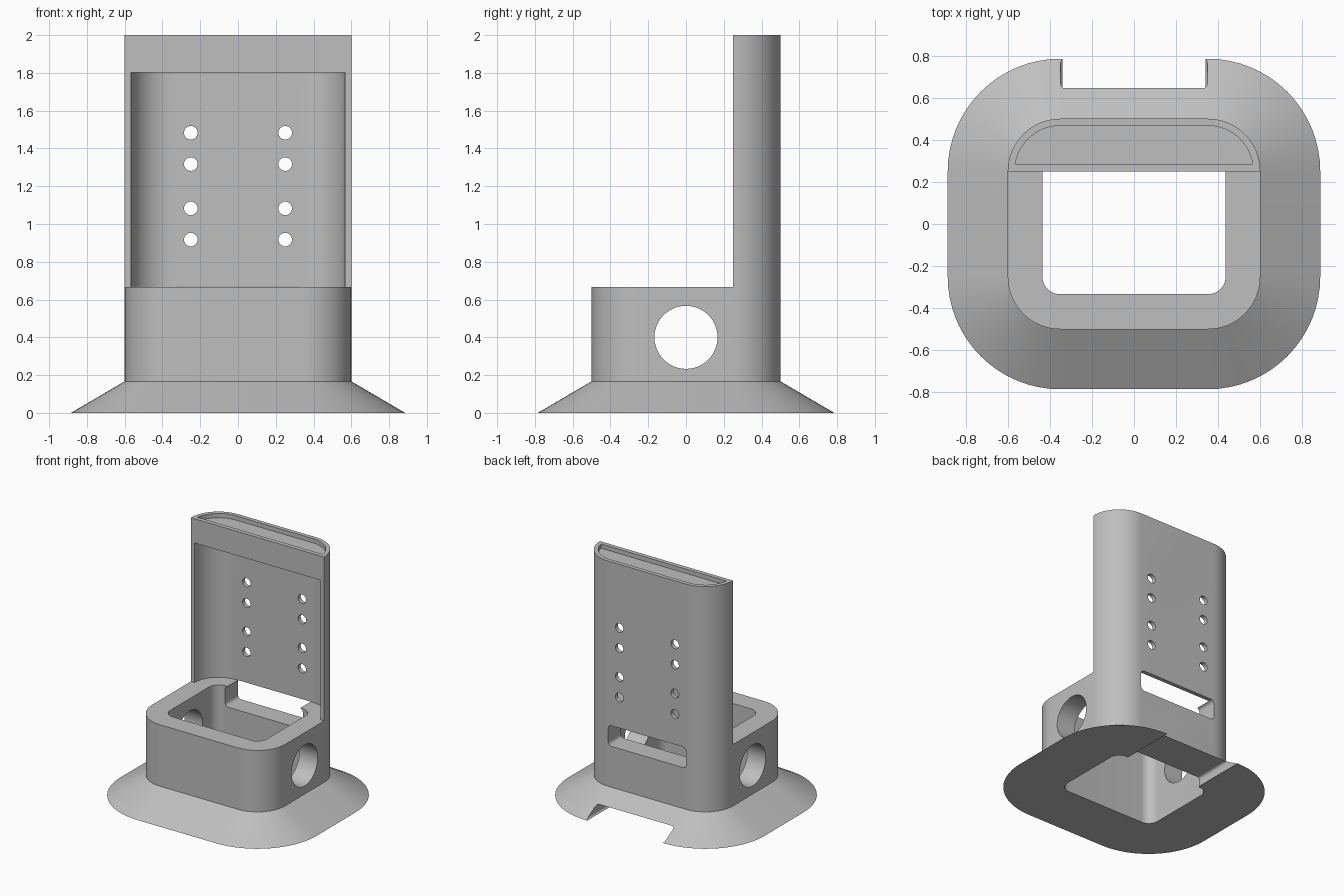
import bpy, bmesh, math
from mathutils import Matrix, Vector

if "Cube" in bpy.data.objects:
    bpy.data.objects.remove(bpy.data.objects["Cube"])

grey = bpy.data.materials.new("plain grey")
grey.use_nodes = True
colour = (0.52, 0.52, 0.52, 1)
grey.diffuse_color = colour
grey.node_tree.nodes["Principled BSDF"].inputs["Base Color"].default_value = colour


def rounded(u0, u1, v0, v1, r, steps=16):
    """Rounded rectangle outline, counter-clockwise."""
    centres = [(u1 - r, v1 - r), (u0 + r, v1 - r), (u0 + r, v0 + r), (u1 - r, v0 + r)]
    pts = []
    for i, (cu, cv) in enumerate(centres):
        for k in range(steps + 1):
            a = (i + k / steps) * math.pi / 2
            pts.append((cu + r * math.cos(a), cv + r * math.sin(a)))
    return pts


def circle(u, v, r, n=48):
    return [(u + r * math.cos(math.tau * k / n), v + r * math.sin(math.tau * k / n))
            for k in range(n)]


def rectangle(u0, u1, v0, v1):
    return [(u0, v0), (u1, v0), (u1, v1), (u0, v1)]


def loft(name, levels, place=lambda u, v, w: (u, v, w)):
    """Closed solid through outlines given as (outline, height)."""
    bm = bmesh.new()
    rings = [[bm.verts.new(place(u, v, w)) for u, v in pts] for pts, w in levels]
    bm.faces.new(rings[0])
    bm.faces.new(rings[-1])
    n = len(rings[0])
    for low, high in zip(rings, rings[1:]):
        for i in range(n):
            j = (i + 1) % n
            bm.faces.new((low[i], low[j], high[j], high[i]))
    bmesh.ops.recalc_face_normals(bm, faces=bm.faces)
    mesh = bpy.data.meshes.new(name)
    bm.to_mesh(mesh)
    bm.free()
    mesh.materials.append(grey)
    obj = bpy.data.objects.new(name, mesh)
    bpy.context.collection.objects.link(obj)
    return obj


def prism(name, pts, a, b, axis="z"):
    place = {"z": lambda u, v, w: (u, v, w),
             "y": lambda u, v, w: (u, w, v),
             "x": lambda u, v, w: (w, u, v)}[axis]
    return loft(name, [(pts, a), (pts, b)], place)


# Flared foot, box and tower as one lofted solid
outline = rounded(-0.6, 0.6, -0.5, 0.5, 0.25)
foot = rounded(-0.885, 0.885, -0.785, 0.785, 0.535)
body = loft("stand_body", [(foot, 0), (outline, 0.167), (outline, 0.667), (outline, 2)])

# D-shaped inner outline of the tower, clipped flat at the front
inner = rounded(-0.567, 0.567, -0.467, 0.467, 0.217)


def d_shape(front):
    return [(u, max(v, front)) for u, v in inner if v > 0.24]


tray_arc = [p for p in inner if p[1] > 0.285]
tray = [(0.564, 0.285)] + tray_arc + [(-0.564, 0.285)]
recess = [(0.567, 0.2)] + d_shape(0.24) + [(-0.567, 0.2)]

cutters = [
    # Space in front of the tower
    prism("front_space_cutter", rectangle(-1, 1, -1, 0.25), 0.667, 2.2),
    # Hollow tower front and shallow tray on top
    prism("recess_cutter", recess, 0.667, 1.803),
    prism("tray_cutter", tray, 1.965, 2.1),
    # Well through box and foot
    prism("well_cutter", rounded(-0.435, 0.435, -0.333, 0.333, 0.083), -0.1, 0.7),
    # Round side openings
    prism("side_hole_cutter", circle(0, 0.4, 0.167), -1, 1, "x"),
    # Rear slot and cable channel under the foot
    prism("rear_slot_cutter", rounded(-0.35, 0.35, 0.5, 0.668, 0.03, 8), 0.2, 0.6, "y"),
    prism("channel_cutter", rounded(-0.35, 0.35, -0.002, 0.082, 0.02, 8), 0.2, 0.9, "y"),
]
# Screw holes in the tower back
for x in (-0.25, 0.25):
    for z in (0.917, 1.083, 1.317, 1.483):
        cutters.append(prism("screw_hole_cutter", circle(x, z, 0.036, 24), 0.4, 0.6, "y"))

for cutter in cutters:
    cutter.hide_render = True
    mod = body.modifiers.new(cutter.name, "BOOLEAN")
    mod.operation = "DIFFERENCE"
    mod.solver = "EXACT"
    mod.object = cutter

# Bake the cuts and drop the cutters
bpy.context.view_layer.update()
evaluated = body.evaluated_get(bpy.context.evaluated_depsgraph_get())
result = bpy.data.meshes.new_from_object(evaluated)
body.modifiers.clear()
body.data = result
for cutter in cutters:
    bpy.data.objects.remove(cutter)

bpy.ops.object.select_all(action="DESELECT")
body.select_set(True)
bpy.context.view_layer.objects.active = body
bpy.ops.object.shade_smooth_by_angle(angle=math.radians(25))
